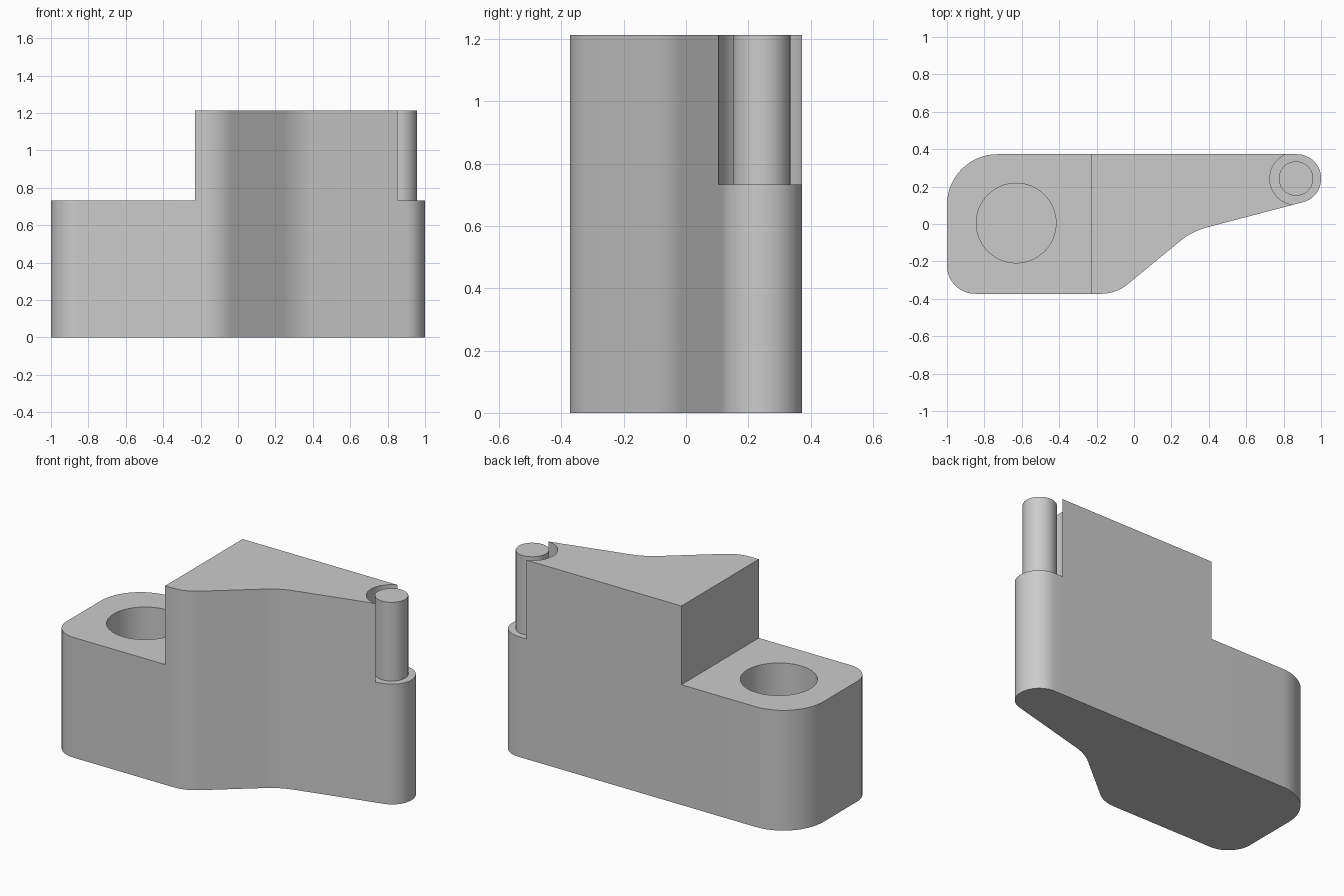
import bpy
import bmesh
import math
from mathutils import Vector

cube = bpy.data.objects.get("Cube")
if cube:
    bpy.data.objects.remove(cube, do_unlink=True)

STEP_X, FLOOR_Z, STEP_Z, TOP_Z = -0.23, 0.25, 0.733, 1.213
PIN, RECESS_R = Vector((0.866, 0.243)), 0.14

grey = bpy.data.materials.new("plain grey")
grey.use_nodes = True
colour = (0.6, 0.6, 0.6, 1)
grey.diffuse_color = colour
grey.node_tree.nodes["Principled BSDF"].inputs["Base Color"].default_value = colour


def rounded(corners, steps=14):
    """Outline through (x, y, radius) corners, each replaced by a tangent arc."""
    points = []
    for i, (x, y, radius) in enumerate(corners):
        p = Vector((x, y))
        a = (Vector(corners[i - 1][:2]) - p).normalized()
        b = (Vector(corners[(i + 1) % len(corners)][:2]) - p).normalized()
        half = a.angle(b) / 2
        centre = p + (a + b).normalized() * (radius / math.sin(half))
        start = p + a * (radius / math.tan(half)) - centre
        end = p + b * (radius / math.tan(half)) - centre
        first = math.atan2(start.y, start.x)
        sweep = math.remainder(math.atan2(end.y, end.x) - first, math.tau)
        points += arc(centre, radius, first, first + sweep, steps)
    return points


def arc(centre, radius, first, last, steps):
    angles = [first + (last - first) * k / steps for k in range(steps + 1)]
    return [Vector((centre.x + radius * math.cos(t), centre.y + radius * math.sin(t)))
            for t in angles]


def circle(centre, radius, sides=64):
    return arc(centre, radius, 0, math.tau, sides)[:-1]


def split(points, side):
    """Add a point wherever the outline crosses side(p) = 0; return both lists."""
    result, crossings = [], []
    for p, q in zip(points, points[1:] + points[:1]):
        result.append(p)
        if side(p) * side(q) < 0:
            low, high = p, q
            for _ in range(30):
                mid = (low + high) / 2
                if side(mid) * side(p) > 0:
                    low = mid
                else:
                    high = mid
            result.append(mid)
            crossings.append(mid)
    return result, crossings


def ring(bm, loop, z):
    return [bm.verts.new((p.x, p.y, z)) for p in loop]


def sheet(bm, z, loop, hole=None):
    """Flat face at height z, optionally with one hole."""
    if hole is None:
        bm.faces.new(ring(bm, loop, z))
        return
    edges = []
    for verts in (ring(bm, loop, z), ring(bm, hole, z)):
        edges += [bm.edges.new((verts[i - 1], verts[i])) for i in range(len(verts))]
    bmesh.ops.triangle_fill(bm, edges=edges, use_beauty=True)


def wall(bm, loop, z0, z1):
    low, high = ring(bm, loop, z0), ring(bm, loop, z1)
    for i in range(len(loop)):
        bm.faces.new((low[i - 1], low[i], high[i], high[i - 1]))


def finish(name, bm):
    bmesh.ops.remove_doubles(bm, verts=bm.verts, dist=0.00001)
    bmesh.ops.recalc_face_normals(bm, faces=bm.faces)
    mesh = bpy.data.meshes.new(name)
    bm.to_mesh(mesh)
    bm.free()
    mesh.materials.append(grey)
    obj = bpy.data.objects.new(name, mesh)
    bpy.context.collection.objects.link(obj)
    bpy.ops.object.select_all(action="DESELECT")
    obj.select_set(True)
    bpy.context.view_layer.objects.active = obj
    bpy.ops.object.shade_smooth_by_angle(angle=math.radians(30))


# Plan outline: wide block tapering to a narrow rounded arm
outline = rounded([
    (-1, -0.373, 0.15),
    (-0.096, -0.373, 0.22),
    (0.31, -0.039, 0.38),
    (1, 0.142, 0.128),
    (1, 0.373, 0.128),
    (-1, 0.373, 0.27),
])

# Divide the outline into low shelf, tall middle and pin ledge
outline, step_ends = split(outline, lambda p: p.x - STEP_X)
outline, recess_ends = split(outline, lambda p: (p - PIN).length - RECESS_R)
s0, s1 = [outline.index(p) for p in step_ends]
r0, r1 = [outline.index(p) for p in recess_ends]
front, back = [math.atan2(p.y - PIN.y, p.x - PIN.x) for p in recess_ends]
recess = arc(PIN, RECESS_R, front, back - math.tau, 28)[1:-1]
shelf = outline[s1:] + outline[:s0 + 1]
ledge = outline[r0:r1 + 1] + recess[::-1]
tall = outline[s0:r0 + 1] + recess + outline[r1:s1 + 1]
bore = circle(Vector((-0.63, 0.005)), 0.213)

# Main body with its blind bore
bm = bmesh.new()
sheet(bm, 0, outline)
wall(bm, outline, 0, STEP_Z)
sheet(bm, STEP_Z, shelf, bore)
wall(bm, bore, FLOOR_Z, STEP_Z)
sheet(bm, FLOOR_Z, bore)
sheet(bm, STEP_Z, ledge)
wall(bm, tall, STEP_Z, TOP_Z)
sheet(bm, TOP_Z, tall)
finish("body", bm)

# Upright pin standing in the recess
bm = bmesh.new()
pin_loop = circle(PIN, 0.092)
sheet(bm, STEP_Z, pin_loop)
wall(bm, pin_loop, STEP_Z, TOP_Z)
sheet(bm, TOP_Z, pin_loop)
finish("pin", bm)
